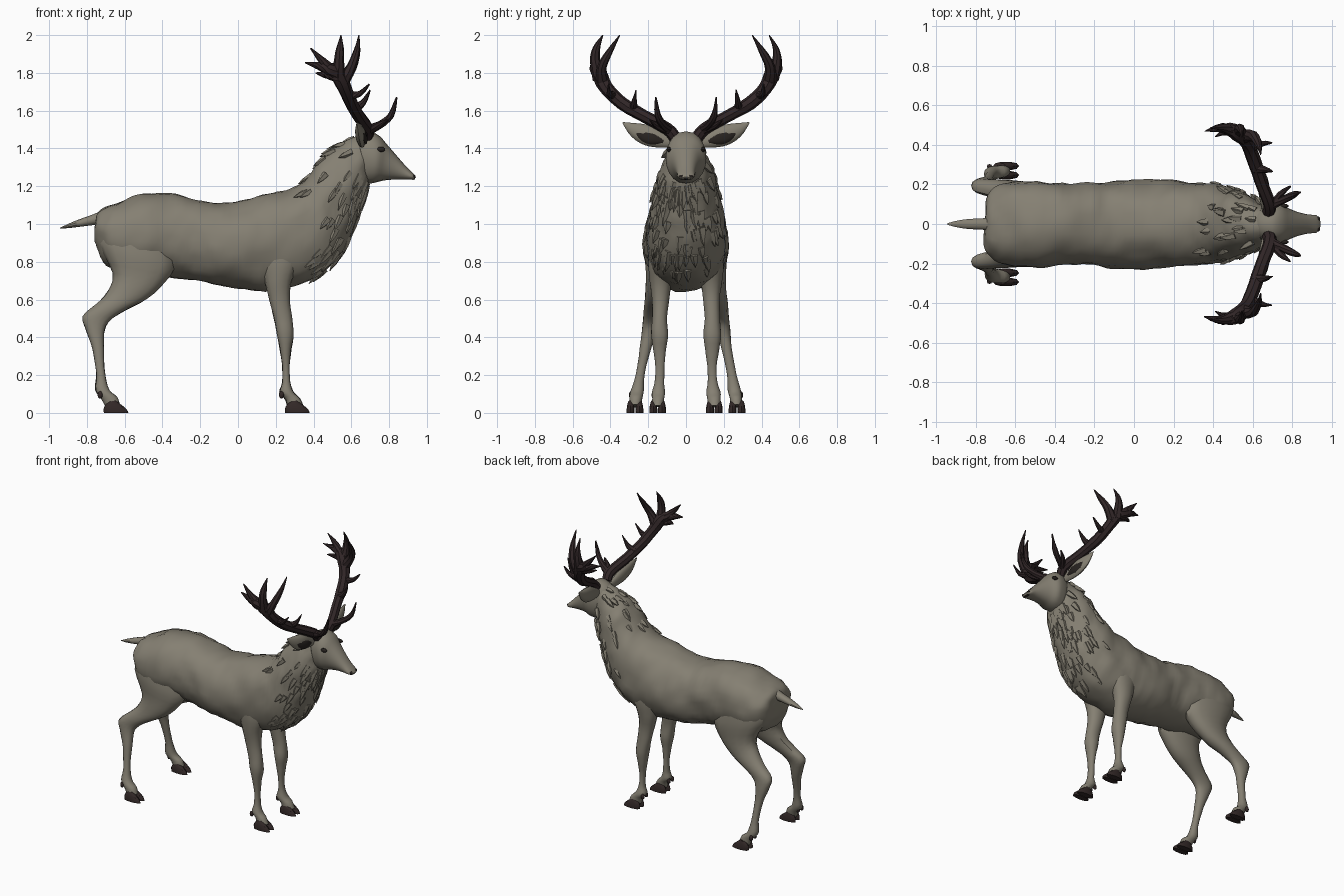
import bpy, bmesh, math, random
from mathutils import Vector, noise

random.seed(4)


def material(name, rgb):
    m = bpy.data.materials.new(name)
    m.diffuse_color = (*rgb, 1)
    return m


COAT = material("grey_coat", (0.235, 0.215, 0.170))
HORN = material("dark_antler", (0.030, 0.019, 0.020))
HOOF = material("dark_hoof", (0.032, 0.021, 0.020))
DARK = material("black_brown", (0.020, 0.016, 0.014))


def spline(rows, t):
    """Smoothly interpolate rows of numbers at position t."""
    i = min(int(t), len(rows) - 2)
    f = t - i
    p = [rows[max(0, min(len(rows) - 1, i + k))] for k in (-1, 0, 1, 2)]
    return [b + 0.5 * f * (c - a + f * (2*a - 5*b + 4*c - d + f * (3*(b - c) + d - a)))
            for a, b, c, d in zip(*p)]


def skin(bm, rings):
    """Join rings of points into a closed tube."""
    vs = [[bm.verts.new(p) for p in r] for r in rings]
    n = len(vs[0])
    for a, b in zip(vs, vs[1:]):
        for i in range(n):
            bm.faces.new((a[i], a[(i + 1) % n], b[(i + 1) % n], b[i]))
    bm.faces.new(vs[0])
    bm.faces.new(vs[-1])


def finish(bm, name, mat, rough=0.0, sharp=40):
    bmesh.ops.recalc_face_normals(bm, faces=bm.faces)
    bm.normal_update()
    if rough:
        moves = [v.normal * rough * (noise.noise(v.co * 7) + 0.6 * noise.noise(v.co * 17))
                 for v in bm.verts]
        for v, d in zip(bm.verts, moves):
            v.co += d
    me = bpy.data.meshes.new(name)
    bm.to_mesh(me)
    bm.free()
    me.materials.append(mat)
    me.polygons.foreach_set("use_smooth", [True] * len(me.polygons))
    me.set_sharp_from_angle(angle=math.radians(sharp))
    ob = bpy.data.objects.new(name, me)
    bpy.context.collection.objects.link(ob)
    return ob


def section_point(row, a):
    """Point on a section given by two side-profile points, centre y, half width."""
    xa, za, xb, zb, y, w = row
    c, s = math.cos(a), math.sin(a)
    s = math.copysign(abs(s) ** 0.85, s)
    return Vector(((xa + xb) / 2 + (xa - xb) / 2 * c, y + w * s,
                   (za + zb) / 2 + (za - zb) / 2 * c))


def loft(name, rows, mat, n=20, steps=3, rough=0.0, side=1):
    bm = bmesh.new()
    rings = []
    for k in range((len(rows) - 1) * steps + 1):
        row = spline(rows, k / steps)
        row[4] *= side
        rings.append([section_point(row, 2 * math.pi * i / n) for i in range(n)])
    skin(bm, rings)
    return finish(bm, name, mat, rough)


def tube(bm, rows, side=1, n=8, steps=3, flat=1.0):
    """Tapered tube through rows of x, y, z, radius."""
    rings = []
    top = len(rows) - 1
    for k in range(top * steps + 1):
        t = k / steps
        x, y, z, r = spline(rows, t)
        d = (Vector(spline(rows, min(t + 0.1, top))[:3])
             - Vector(spline(rows, max(t - 0.1, 0))[:3])).normalized()
        v = (Vector((1, 0, 0)) - d * d.x).normalized()
        u = d.cross(v)
        ring = []
        for i in range(n):
            a = 2 * math.pi * i / n
            p = Vector((x, y, z)) + r * (u * math.cos(a) + v * flat * math.sin(a))
            ring.append((p.x, p.y * side, p.z))
        rings.append(ring)
    skin(bm, rings)


def blob(name, pos, size, mat):
    bm = bmesh.new()
    bmesh.ops.create_uvsphere(bm, u_segments=10, v_segments=6, radius=1)
    for v in bm.verts:
        v.co = Vector([p + c * s for p, c, s in zip(pos, v.co, size)])
    finish(bm, name, mat)


# Trunk and neck: back point, belly point, centre y, half width
BODY = [(-.76, 1.0, -.755, .93, 0, .05), (-.74, 1.065, -.74, .86, 0, .15),
        (-.66, 1.11, -.67, .77, 0, .205), (-.52, 1.155, -.52, .74, 0, .22),
        (-.36, 1.16, -.36, .72, 0, .205), (-.22, 1.135, -.20, .69, 0, .205),
        (-.10, 1.11, -.08, .67, 0, .22), (.04, 1.13, .06, .655, 0, .225),
        (.18, 1.165, .20, .65, 0, .22), (.30, 1.19, .36, .69, 0, .21),
        (.38, 1.26, .50, .78, 0, .195), (.43, 1.34, .58, .90, 0, .172),
        (.48, 1.39, .63, 1.03, 0, .152), (.55, 1.43, .67, 1.14, 0, .128),
        (.63, 1.465, .69, 1.22, 0, .095)]
loft("body", BODY, COAT, n=32, steps=5, rough=0.014)

# Head
loft("head", [(.60, 1.44, .63, 1.27, 0, .06), (.64, 1.475, .66, 1.22, 0, .09),
              (.70, 1.49, .70, 1.215, 0, .105), (.75, 1.465, .73, 1.22, 0, .105),
              (.79, 1.42, .77, 1.23, 0, .08), (.84, 1.362, .82, 1.235, 0, .06),
              (.89, 1.305, .87, 1.235, 0, .048), (.93, 1.265, .915, 1.235, 0, .044),
              (.942, 1.248, .935, 1.238, 0, .022)], COAT)

# Tail
loft("tail", [(-.70, 1.08, -.70, 1.0, 0, .04), (-.77, 1.05, -.76, .995, 0, .03),
              (-.84, 1.025, -.84, .985, 0, .026), (-.90, 1.0, -.90, .978, 0, .016),
              (-.942, .98, -.942, .976, 0, .004)], COAT, n=10)

# Shaggy ruff: pointed tufts lying along the neck
ruff = bmesh.new()
for k in range(120):
    t = random.uniform(9.3, 13.7)
    a = random.gauss(math.pi, 0.85) if k % 6 else random.gauss(0, 0.5)
    row = spline(BODY, t)
    p = section_point(row, a)
    out = (p - section_point(row, a + math.pi)).normalized()
    back = (section_point(spline(BODY, t - 0.5), a) - p).normalized()
    L = random.uniform(.05, .085)
    p = p - out * 0.012
    q = p + back * L + out * L * 0.33
    tube(ruff, [(*p, .024), (*p.lerp(q, .5), .018), (*q, .001)], n=5, steps=1, flat=.8)
finish(ruff, "neck_ruff", COAT, sharp=50)

# Legs: rear/front profile points, centre y, half width
FRONT = [(.08, .92, .34, .92, .12, .07), (.11, .80, .32, .80, .135, .066),
         (.14, .70, .285, .70, .135, .058), (.165, .60, .275, .60, .135, .046),
         (.19, .50, .285, .50, .14, .040), (.205, .42, .295, .42, .14, .047),
         (.22, .34, .282, .34, .14, .036), (.233, .25, .275, .25, .138, .026),
         (.233, .16, .278, .16, .14, .027), (.22, .11, .295, .11, .145, .037),
         (.25, .07, .325, .08, .148, .034), (.26, .03, .345, .04, .15, .032)]
HIND = [(-.70, 1.02, -.38, .98, .12, .07), (-.735, .90, -.33, .80, .13, .085),
        (-.66, .74, -.385, .695, .14, .075), (-.69, .645, -.48, .605, .155, .062),
        (-.75, .575, -.60, .54, .175, .05), (-.82, .51, -.685, .48, .19, .038),
        (-.80, .43, -.71, .42, .20, .035), (-.77, .34, -.712, .34, .215, .028),
        (-.75, .20, -.702, .20, .243, .025), (-.755, .12, -.68, .12, .257, .035),
        (-.72, .07, -.64, .085, .264, .033), (-.70, .03, -.625, .045, .268, .031)]
TOE = [(0, 0, .13, 0), (-.002, .02, .12, .02), (.01, .045, .09, .045), (.03, .06, .06, .065)]

for side, word in ((-1, "right"), (1, "left")):
    for kind, leg, hx, hy in (("front", FRONT, .25, .15), ("hind", HIND, -.71, .27)):
        loft(f"{kind}_leg_{word}", leg, COAT, n=14, rough=0.004, side=side)
        for toe, off in (("inner", -.023), ("outer", .023)):
            rows = [(xa + hx, za, xb + hx, zb, hy + off, w)
                    for (xa, za, xb, zb), w in zip(TOE, (.022, .022, .018, .012))]
            loft(f"{kind}_{toe}_hoof_{word}", rows, HOOF, n=10, steps=2, side=side)
            blob(f"{kind}_{toe}_dewclaw_{word}", (hx - .02, side * (hy + off * .9), .095),
                 (.014, .012, .02), HOOF)

    # Ears with dark inner plates
    bm = bmesh.new()
    tube(bm, [(.66, .07, 1.43, .025), (.655, .13, 1.445, .042), (.65, .20, 1.468, .054),
              (.64, .27, 1.497, .040), (.63, .335, 1.537, .003)], side, n=12, flat=.5)
    finish(bm, "ear_" + word, COAT)
    bm = bmesh.new()
    tube(bm, [(.675, .12, 1.437, .006), (.676, .17, 1.447, .027), (.668, .22, 1.463, .028),
              (.652, .285, 1.50, .003)], side, n=10, flat=.35)
    finish(bm, "inner_ear_" + word, DARK)

    # Eyes and nostrils
    blob("eye_" + word, (.757, side * .091, 1.395), (.024, .012, .014), DARK)
    blob("nostril_" + word, (.929, side * .026, 1.252), (.012, .013, .009), DARK)

    # Antlers: main beam followed by its tines
    bm = bmesh.new()
    BRANCHES = [
        [(.68, .06, 1.46, .034), (.685, .10, 1.505, .034), (.64, .22, 1.57, .032),
         (.60, .34, 1.64, .036), (.565, .42, 1.72, .037), (.52, .46, 1.80, .040),
         (.45, .485, 1.83, .026), (.355, .468, 1.855, .003)],
        [(.69, .09, 1.50, .026), (.75, .12, 1.525, .020), (.81, .15, 1.575, .016),
         (.84, .16, 1.67, .003)],
        [(.69, .08, 1.49, .024), (.74, .15, 1.52, .018), (.79, .19, 1.55, .004)],
        [(.61, .28, 1.61, .026), (.66, .275, 1.64, .017), (.70, .265, 1.71, .003)],
        [(.585, .38, 1.68, .026), (.645, .405, 1.69, .016), (.695, .41, 1.74, .003)],
        [(.55, .44, 1.75, .036), (.60, .445, 1.83, .026), (.63, .40, 1.92, .017),
         (.64, .35, 2.0, .003)],
        [(.53, .455, 1.77, .038), (.535, .48, 1.86, .026), (.54, .475, 1.93, .018),
         (.545, .44, 2.0, .003)],
        [(.51, .46, 1.80, .034), (.45, .488, 1.86, .020), (.385, .485, 1.93, .003)],
        [(.52, .46, 1.78, .026), (.46, .465, 1.79, .018), (.41, .44, 1.80, .003)]]
    for branch in BRANCHES:
        tube(bm, branch, side)
    finish(bm, "antler_" + word, HORN, rough=0.004)

# Mouth line on the muzzle tip
blob("mouth", (.926, 0, 1.238), (.013, .03, .004), DARK)
